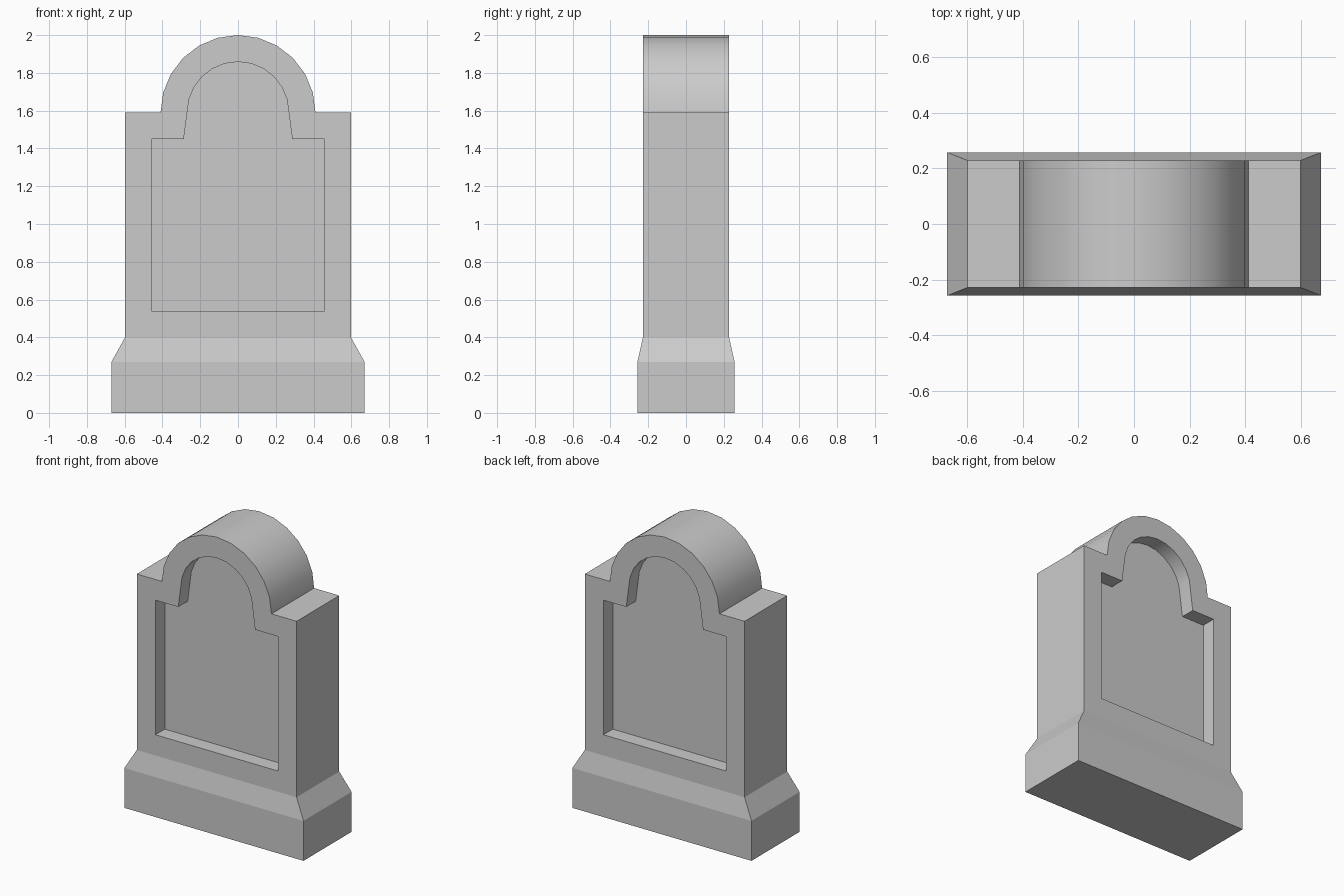
import bpy, bmesh
from math import cos, sin, pi

if "Cube" in bpy.data.objects:
    bpy.data.objects.remove(bpy.data.objects["Cube"])

HALF_W, HALF_D = 0.598, 0.228      # upper slab
SHOULDER, RADIUS = 1.59, 0.41      # arch springs from the shoulders
SLAB_Z, PLINTH_Z = 0.40, 0.27
BORDER, RECESS = 0.14, 0.10

# Slab outline: square shoulders with a 12-sided half-round top
outline = [(-HALF_W, SLAB_Z), (HALF_W, SLAB_Z), (HALF_W, SHOULDER)]
outline += [(RADIUS * cos(pi * i / 12), SHOULDER + RADIUS * sin(pi * i / 12)) for i in range(13)]
outline += [(-HALF_W, SHOULDER)]

bm = bmesh.new()
front_ring = [bm.verts.new((x, -HALF_D, z)) for x, z in outline]
back_ring = [bm.verts.new((x, HALF_D, z)) for x, z in outline]
front = bm.faces.new(front_ring)
back = bm.faces.new(back_ring[::-1])
n = len(outline)
sides = []
for i in range(n):
    j = (i + 1) % n
    sides.append(bm.faces.new((front_ring[j], front_ring[i], back_ring[i], back_ring[j])))
bmesh.ops.recalc_face_normals(bm, faces=bm.faces[:])


def extrude_face(face):
    return bmesh.ops.extrude_discrete_faces(bm, faces=[face])["faces"][0]


# Plinth: sloped moulding, then a straight foot, grown from the slab's underside
bottom = extrude_face(sides[0])
for v in bottom.verts:
    v.co.x *= 0.67 / HALF_W
    v.co.y *= 0.257 / HALF_D
    v.co.z = PLINTH_Z
bottom = extrude_face(bottom)
for v in bottom.verts:
    v.co.z = 0.0

# Recessed panel following the outline, on front and back
for face, direction in ((front, 1), (back, -1)):
    bmesh.ops.inset_individual(bm, faces=[face], thickness=BORDER, use_even_offset=True)
    panel = extrude_face(face)
    for v in panel.verts:
        v.co.y += direction * RECESS

bmesh.ops.recalc_face_normals(bm, faces=bm.faces[:])

# Smooth shading on the curved arch surfaces only
for f in bm.faces:
    f.normal_update()
    c = f.calc_center_median()
    f.smooth = c.z > 1.46 and abs(f.normal.y) < 0.01 and abs(f.normal.z) < 0.995

mesh = bpy.data.meshes.new("headstone")
bm.to_mesh(mesh)
bm.free()
headstone = bpy.data.objects.new("headstone", mesh)
bpy.context.collection.objects.link(headstone)
